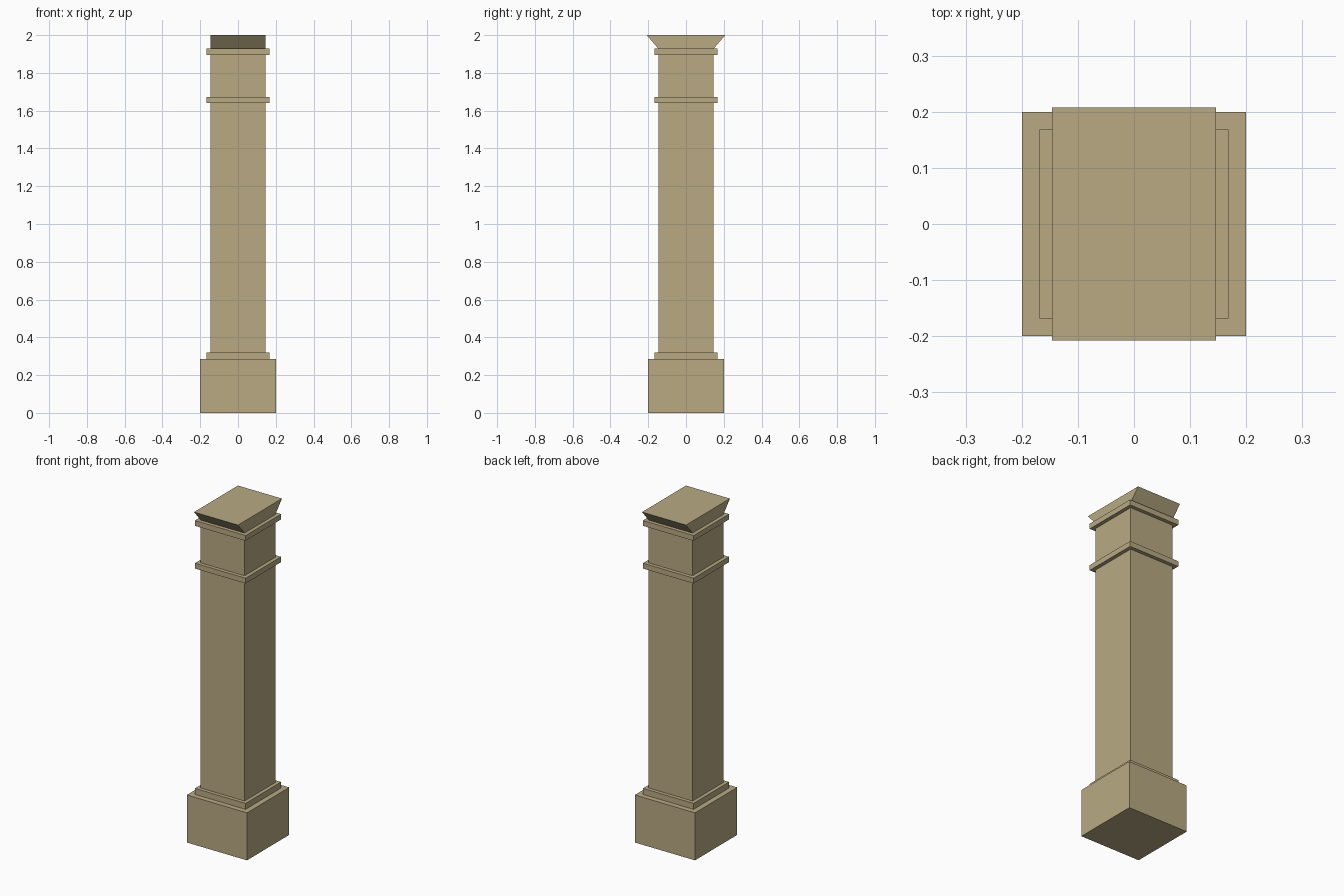
import bpy

if "Cube" in bpy.data.objects:
    bpy.data.objects.remove(bpy.data.objects["Cube"])

stone = bpy.data.materials.new("sandstone")
stone.diffuse_color = (0.48, 0.40, 0.225, 1)
stone.use_nodes = True
stone.node_tree.nodes["Principled BSDF"].inputs["Base Color"].default_value = stone.diffuse_color


def block(name, z0, z1, bottom, top=None):
    """Rectangular block; bottom and top are (half x, half y)."""
    top = top or bottom
    verts = [(sx * hx, sy * hy, z)
             for z, (hx, hy) in ((z0, bottom), (z1, top))
             for sx, sy in ((-1, -1), (1, -1), (1, 1), (-1, 1))]
    faces = [(3, 2, 1, 0), (4, 5, 6, 7)]
    faces += [(i, (i + 1) % 4, (i + 1) % 4 + 4, i + 4) for i in range(4)]
    mesh = bpy.data.meshes.new(name)
    mesh.from_pydata(verts, [], faces)
    mesh.materials.append(stone)
    obj = bpy.data.objects.new(name, mesh)
    bpy.context.collection.objects.link(obj)
    return obj


# Pedestal and shaft
block("base", 0, 0.285, (0.2, 0.2))
block("base_step", 0.285, 0.321, (0.168, 0.168))
block("shaft", 0.321, 1.64, (0.146, 0.146))

# Neck between two thin bands
block("lower_band", 1.64, 1.672, (0.168, 0.168))
block("neck", 1.672, 1.896, (0.146, 0.146))
block("upper_band", 1.896, 1.928, (0.168, 0.168))

# Cap flares only to front and back
block("flared_cap", 1.928, 2.0, (0.146, 0.146), (0.146, 0.208))
